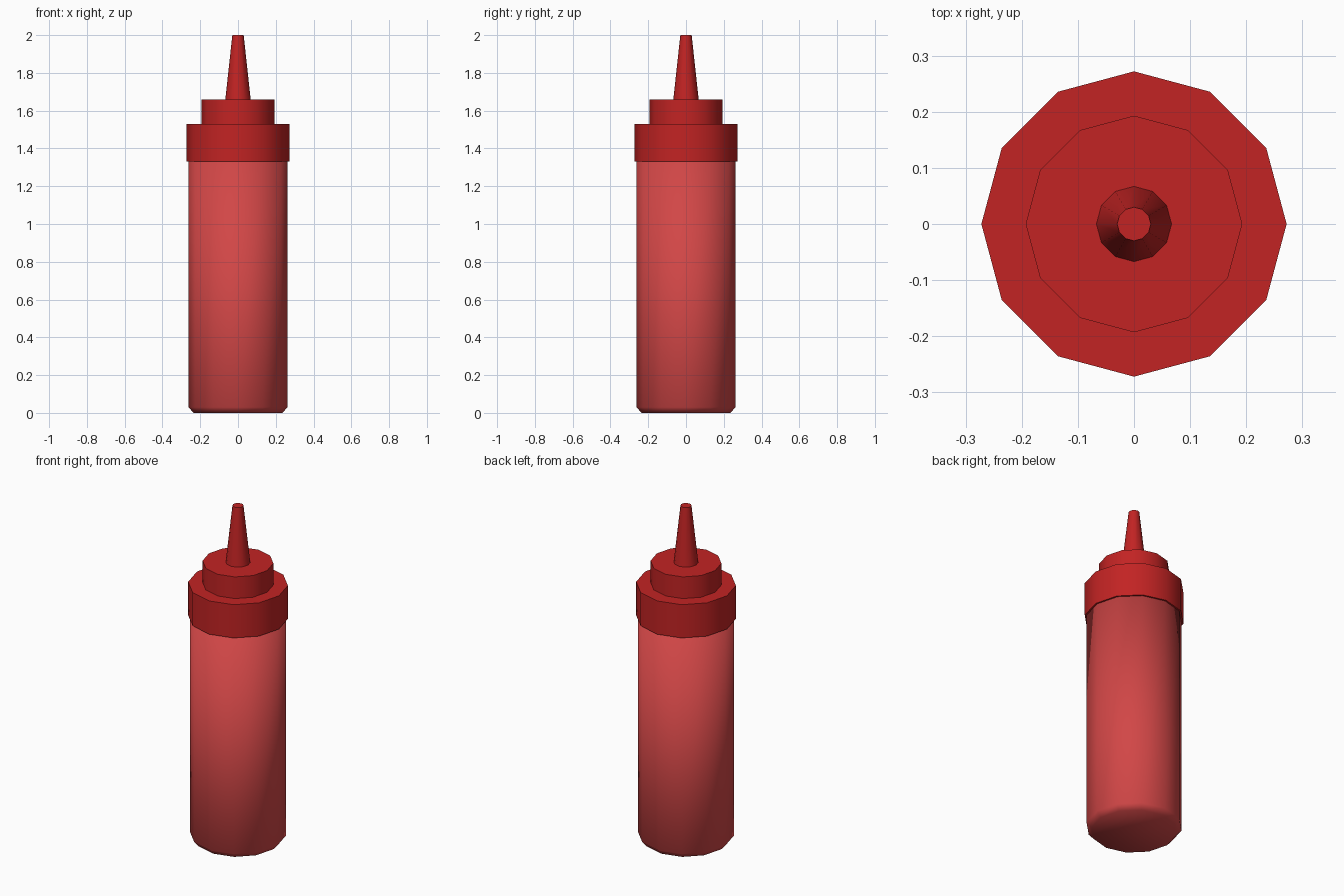
import bpy, bmesh, math

if "Cube" in bpy.data.objects:
    bpy.data.objects.remove(bpy.data.objects["Cube"])

SIDES = 12


def material(name, rgb):
    m = bpy.data.materials.new(name)
    m.diffuse_color = (*rgb, 1)
    m.use_nodes = True
    m.node_tree.nodes["Principled BSDF"].inputs["Base Color"].default_value = m.diffuse_color
    return m


def lathe(name, profile, mat, angle):
    """Revolve (radius, z) points into a closed 12-sided solid."""
    bm = bmesh.new()
    rings = []
    for r, z in profile:
        rings.append([bm.verts.new((r * math.cos(math.tau * i / SIDES),
                                    r * math.sin(math.tau * i / SIDES), z))
                      for i in range(SIDES)])
    for a, b in zip(rings, rings[1:]):
        for i in range(SIDES):
            j = (i + 1) % SIDES
            bm.faces.new((a[i], a[j], b[j], b[i]))
    bm.faces.new(rings[0][::-1])
    bm.faces.new(rings[-1])
    mesh = bpy.data.meshes.new(name)
    bm.to_mesh(mesh)
    bm.free()
    mesh.materials.append(mat)
    ob = bpy.data.objects.new(name, mesh)
    bpy.context.collection.objects.link(ob)
    bpy.ops.object.select_all(action='DESELECT')
    ob.select_set(True)
    bpy.context.view_layer.objects.active = ob
    bpy.ops.object.shade_smooth_by_angle(angle=math.radians(angle))
    return ob


cap_red = material("cap red", (0.54, 0.017, 0.017))
body_red = material("body light red", (0.64, 0.062, 0.062))

# Bottle with a small chamfer at its foot, shaded smooth all over
lathe("bottle_body", [(0.235, 0), (0.262, 0.03), (0.262, 1.34)], body_red, 100)

# Stepped screw cap and tapered nozzle in one profile
lathe("cap_and_nozzle", [(0.272, 1.33), (0.272, 1.53), (0.193, 1.53), (0.193, 1.66),
                         (0.067, 1.66), (0.03, 2.0)], cap_red, 40)
